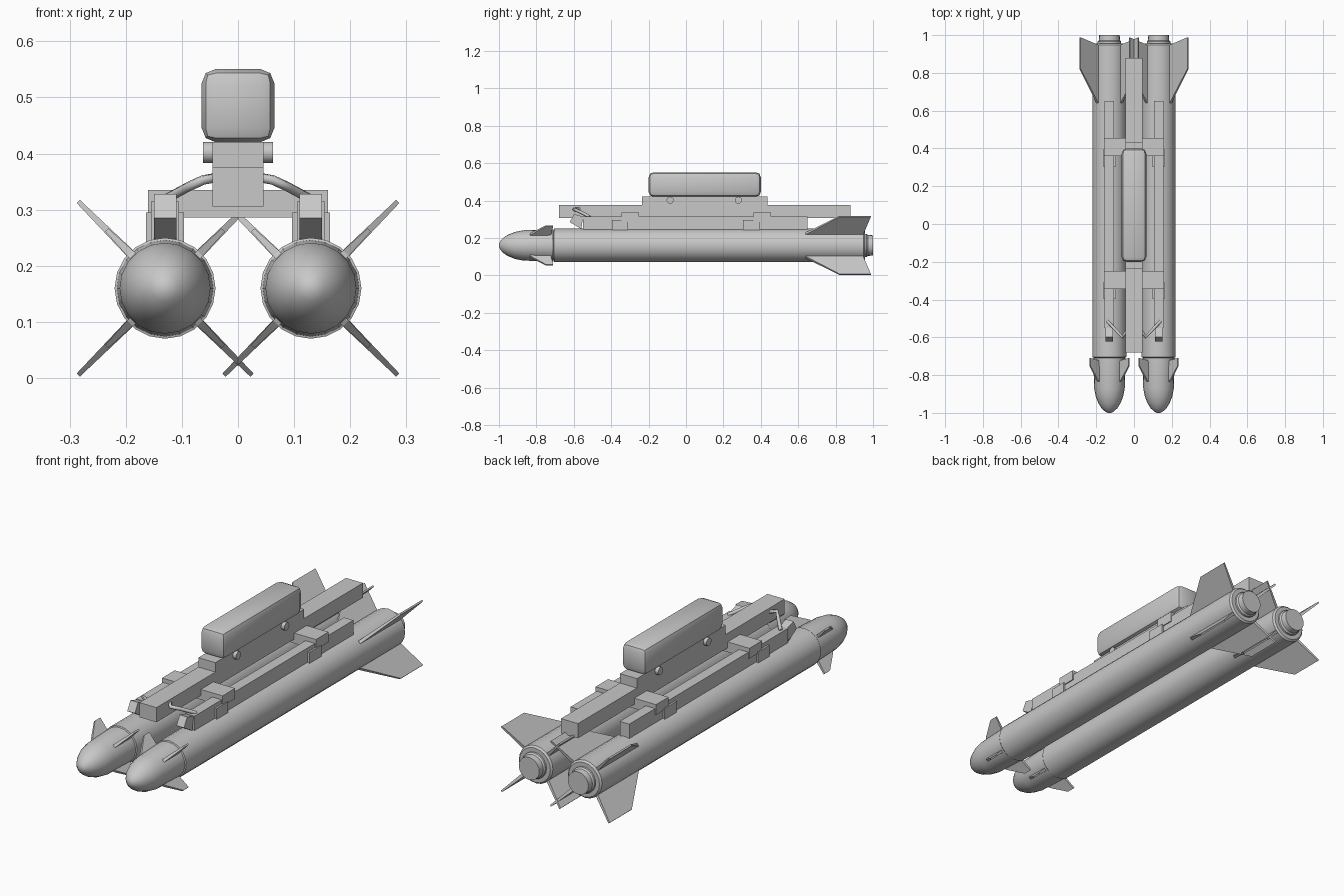
import bpy, bmesh, math
from mathutils import Vector

if "Cube" in bpy.data.objects:
    bpy.data.objects.remove(bpy.data.objects["Cube"])

grey = bpy.data.materials.new("light_grey")
grey.diffuse_color = (0.58, 0.58, 0.58, 1)
grey.use_nodes = True
grey.node_tree.nodes["Principled BSDF"].inputs["Base Color"].default_value = grey.diffuse_color
CX, CZ = 0.13, 0.16  # missile axis


def finish(name, bm, angle=30):
    bmesh.ops.recalc_face_normals(bm, faces=bm.faces)
    me = bpy.data.meshes.new(name)
    bm.to_mesh(me)
    bm.free()
    me.materials.append(grey)
    ob = bpy.data.objects.new(name, me)
    bpy.context.collection.objects.link(ob)
    if angle:
        bpy.ops.object.select_all(action='DESELECT')
        ob.select_set(True)
        bpy.context.view_layer.objects.active = ob
        bpy.ops.object.shade_smooth_by_angle(angle=math.radians(angle))
    return ob


def box(name, x, y, z, bevel=0, segs=1):
    bm = bmesh.new()
    bmesh.ops.create_cube(bm, size=1)
    for v in bm.verts:
        v.co = Vector([(a + b) / 2 + c * (b - a) for c, (a, b) in zip(v.co, (x, y, z))])
    if bevel:
        bmesh.ops.bevel(bm, geom=bm.edges[:], offset=bevel, segments=segs,
                        profile=0.5, affect='EDGES')
    return finish(name, bm, 35 if bevel else 0)


def prism(name, lower, upper):
    # solid between two matching outlines
    bm = bmesh.new()
    a = [bm.verts.new(p) for p in lower]
    b = [bm.verts.new(p) for p in upper]
    bm.faces.new(a)
    bm.faces.new(b)
    n = len(a)
    for i in range(n):
        bm.faces.new((a[i], a[(i + 1) % n], b[(i + 1) % n], b[i]))
    return finish(name, bm, 0)


def lathe(name, cx, profile, sides=20):
    # closed turned body along y, profile of (y, radius)
    bm = bmesh.new()
    rings = []
    for y, r in profile:
        rings.append([bm.verts.new((cx + r * math.cos(2 * math.pi * i / sides), y,
                                    CZ + r * math.sin(2 * math.pi * i / sides)))
                      for i in range(sides)])
    for a, b in zip(rings, rings[1:]):
        for i in range(sides):
            j = (i + 1) % sides
            bm.faces.new((a[i], a[j], b[j], b[i]))
    bm.faces.new(rings[0])
    bm.faces.new(rings[-1])
    return finish(name, bm, 35)


def fin(name, cx, angle, plan, root, tip):
    # plan of (y, radius), thickness tapering from root to tip
    r0, r1 = min(p[1] for p in plan), max(p[1] for p in plan)
    c, s = math.cos(angle), math.sin(angle)

    def side(k):
        out = []
        for y, r in plan:
            t = k * (root + (tip - root) * (r - r0) / (r1 - r0)) / 2
            out.append((cx + r * c - t * s, y, CZ + r * s + t * c))
        return out
    prism(name, side(-1), side(1))


def tube(name, pts, r):
    cu = bpy.data.curves.new(name, 'CURVE')
    cu.dimensions = '3D'
    cu.bevel_depth, cu.bevel_resolution, cu.use_fill_caps = r, 1, True
    sp = cu.splines.new('POLY')
    sp.points.add(len(pts) - 1)
    for p, co in zip(sp.points, pts):
        p.co = (*co, 1)
    cu.materials.append(grey)
    bpy.context.collection.objects.link(bpy.data.objects.new(name, cu))


NOSE = [(-1, 0.009), (-0.992, 0.024), (-0.975, 0.042), (-0.95, 0.058),
        (-0.915, 0.072), (-0.87, 0.081), (-0.71, 0.086)]
BODY = [(-0.71, 0.078), (-0.705, 0.09), (0.948, 0.09), (0.956, 0.082), (0.956, 0.062)]
NOZZLE = [(0.94, 0.062), (0.965, 0.062), (0.972, 0.056), (1.0, 0.054)]
TAIL_FIN = [(0.64, 0.08), (0.64, 0.09), (0.82, 0.219), (0.988, 0.219), (0.945, 0.08)]
CANARD = [(-0.84, 0.07), (-0.83, 0.088), (-0.75, 0.147), (-0.71, 0.147), (-0.725, 0.07)]

for side, s in (("left", -1), ("right", 1)):
    cx = s * CX
    # missile
    lathe(side + "_nose", cx, NOSE)
    lathe(side + "_body", cx, BODY)
    lathe(side + "_nozzle", cx, NOZZLE)
    for i in range(4):
        a = math.radians(45 + 90 * i)
        fin(f"{side}_tail_fin_{i + 1}", cx, a, TAIL_FIN, 0.016, 0.008)
        fin(f"{side}_canard_{i + 1}", cx, a, CANARD, 0.016, 0.008)
    # launch rail with tilted front end
    x0, x1 = cx - 0.025, cx + 0.025
    box(side + "_launch_rail", (x0, x1), (-0.55, 0.65), (0.235, 0.315))
    end = [(-0.55, 0.313), (-0.598, 0.328), (-0.622, 0.285), (-0.56, 0.248)]
    prism(side + "_rail_end", [(cx - 0.02, y, z) for y, z in end],
          [(cx + 0.02, y, z) for y, z in end])
    # clamps holding the rail
    box(side + "_front_clamp", (cx - 0.034, cx + 0.034), (-0.395, -0.31), (0.235, 0.295))
    box(side + "_rear_clamp", (cx - 0.034, cx + 0.034), (0.305, 0.395), (0.235, 0.295))
    # bent cable from beam to rail
    tube(side + "_cable", [(s * 0.04, -0.57, 0.357), (s * 0.062, -0.598, 0.353),
                           (s * 0.09, -0.568, 0.34), (s * 0.14, -0.515, 0.313)], 0.009)

# cross bars joining the rails
box("front_cross_bar", (-0.16, 0.16), (-0.345, -0.25), (0.286, 0.335))
box("rear_cross_bar", (-0.16, 0.16), (0.36, 0.455), (0.286, 0.335))
# main beam, mount and top pod
box("main_beam", (-0.045, 0.045), (-0.68, 0.88), (0.306, 0.376))
box("pod_mount", (-0.045, 0.045), (-0.235, 0.435), (0.37, 0.421))
box("top_pod", (-0.065, 0.065), (-0.2, 0.4), (0.42, 0.551), 0.026, 2)
# cross pins through the mount
for i, y in enumerate((-0.085, 0.28)):
    bm = bmesh.new()
    bmesh.ops.create_cone(bm, cap_ends=True, segments=12, radius1=0.019,
                          radius2=0.019, depth=0.124)
    for v in bm.verts:
        v.co = Vector((v.co.z, y + v.co.x, 0.402 + v.co.y))
    finish(f"mount_pin_{i + 1}", bm, 35)
